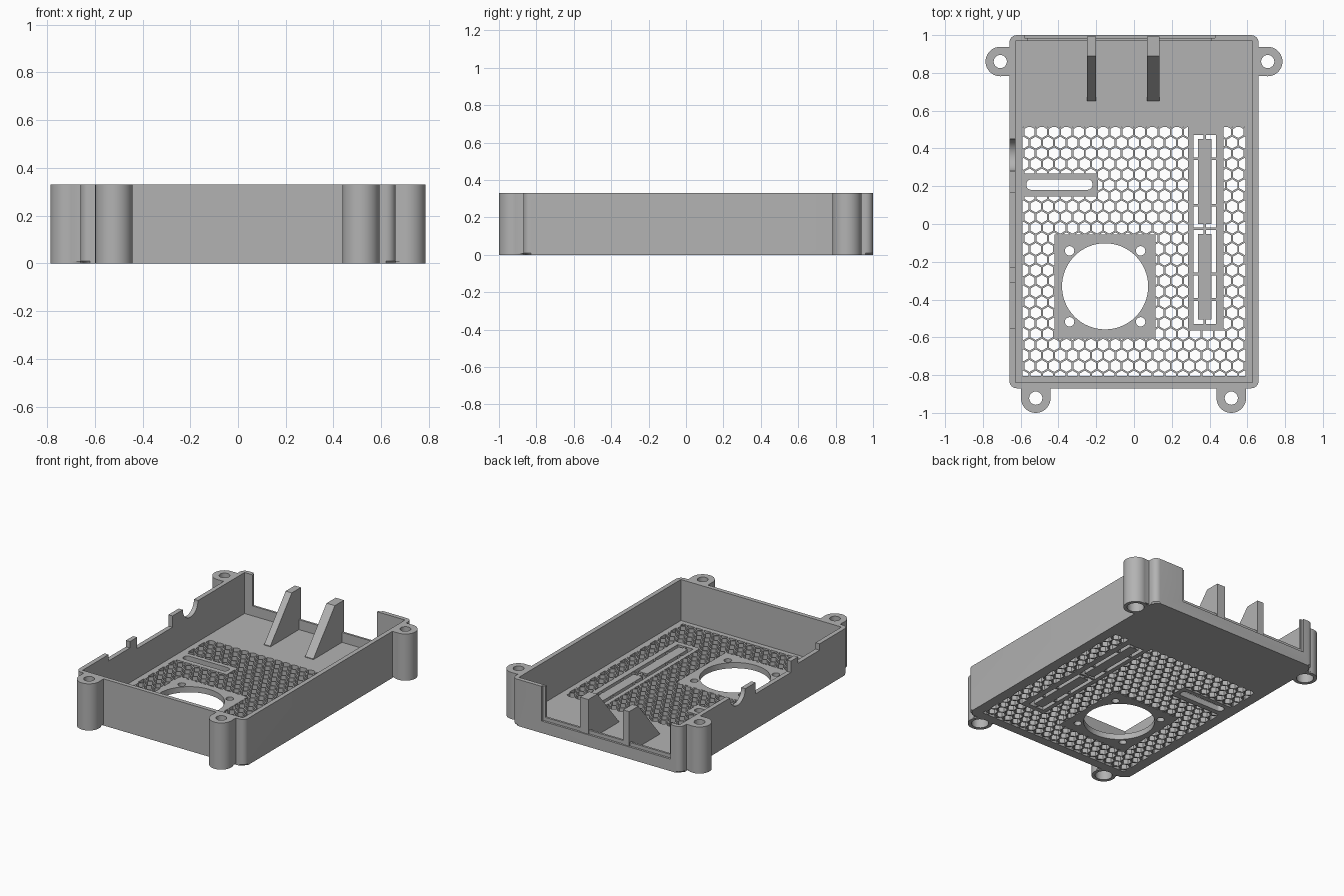
import bpy, bmesh
from math import sin, cos, pi, sqrt

if "Cube" in bpy.data.objects:
    bpy.data.objects.remove(bpy.data.objects["Cube"])

H, FLOOR = 0.33, 0.04

grey = bpy.data.materials.new("plain grey")
grey.use_nodes = True
grey.diffuse_color = (0.45, 0.45, 0.45, 1)
grey.node_tree.nodes["Principled BSDF"].inputs["Base Color"].default_value = (0.45, 0.45, 0.45, 1)


def circle(cx, cy, r, n=40, turn=0.0):
    return [(cx + r * cos(turn + 2 * pi * i / n), cy + r * sin(turn + 2 * pi * i / n)) for i in range(n)]


def rect(x0, x1, y0, y1, r=0.0, n=6):
    """Rectangle outline, with rounded corners if r is given."""
    if not r:
        return [(x0, y0), (x1, y0), (x1, y1), (x0, y1)]
    corners = [(x1 - r, y1 - r), (x0 + r, y1 - r), (x0 + r, y0 + r), (x1 - r, y0 + r)]
    return [(cx + r * cos((k + i / n) * pi / 2), cy + r * sin((k + i / n) * pi / 2))
            for k, (cx, cy) in enumerate(corners) for i in range(n + 1)]


def prisms(name, outlines, z0, z1, chamfer=0.0, axis="z"):
    """Extrude closed outlines along an axis into one object."""
    bm = bmesh.new()
    place = {"z": lambda a, b, t: (a, b, t), "x": lambda a, b, t: (t, a, b)}[axis]
    for pts in outlines:
        low = [bm.verts.new(place(a, b, z0)) for a, b in pts]
        high = [bm.verts.new(place(a, b, z1)) for a, b in pts]
        base = bm.faces.new(low[::-1])
        bm.faces.new(high)
        for i in range(len(pts)):
            j = (i + 1) % len(pts)
            bm.faces.new((low[i], low[j], high[j], high[i]))
        if chamfer:
            bmesh.ops.bevel(bm, geom=list(base.edges), offset=chamfer, segments=1, affect="EDGES")
    bmesh.ops.recalc_face_normals(bm, faces=bm.faces)
    me = bpy.data.meshes.new(name)
    bm.to_mesh(me)
    bm.free()
    me.materials.append(grey)
    ob = bpy.data.objects.new(name, me)
    bpy.context.collection.objects.link(ob)
    return ob


def combine(target, tool, operation):
    """Apply a boolean and drop the tool object."""
    mod = target.modifiers.new("bool", "BOOLEAN")
    mod.object, mod.operation, mod.solver = tool, operation, "EXACT"
    bpy.ops.object.select_all(action="DESELECT")
    bpy.context.view_layer.objects.active = target
    target.select_set(True)
    bpy.ops.object.modifier_apply(modifier=mod.name)
    bpy.data.objects.remove(tool)


# Outer body with four screw lugs
tray = prisms("tray", [rect(-0.66, 0.66, -0.87, 1.0, 0.04)], 0, H, 0.01)
lugs = [(-0.708, 0.86), (0.708, 0.86), (-0.52, -0.922), (0.515, -0.922)]
for x, y in lugs:
    s = 1 if x > 0 else -1
    if y > 0:
        neck = rect(min(x, s * 0.6), max(x, s * 0.6), y - 0.077, y + 0.077)
    else:
        neck = rect(x - 0.077, x + 0.077, y, -0.8)
    combine(tray, prisms("lug", [circle(x, y, 0.078)], 0, H, 0.01), "UNION")
    combine(tray, prisms("neck", [neck], 0.008, H), "UNION")

# Cavity, screw holes and wider nut pockets below
combine(tray, prisms("cavity", [rect(-0.628, 0.628, -0.84, 0.97)], FLOOR, 1), "DIFFERENCE")
combine(tray, prisms("screw_holes", [circle(x, y, 0.035, 24) for x, y in lugs], -1, 1), "DIFFERENCE")
combine(tray, prisms("nut_pockets", [circle(x, y, 0.055, 24) for x, y in lugs], -1, 0.1), "DIFFERENCE")

# Stepped rear opening
combine(tray, prisms("rear_gap", [rect(-0.565, 0.41, 0.9, 1.1)], 0.11, 1), "DIFFERENCE")
combine(tray, prisms("rear_step", [rect(-0.58, 0.43, 0.985, 1.1)], 0.085, 1), "DIFFERENCE")

# Connector notches in the right wall
for y0, y1, z in [(-0.55, -0.31, 0.285), (-0.23, 0.165, 0.25)]:
    combine(tray, prisms("notch", [rect(-0.8, -0.55, y0, y1)], z, 1), "DIFFERENCE")
combine(tray, prisms("round_notch", [circle(0.365, H, 0.085)], -0.8, -0.55, axis="x"), "DIFFERENCE")

# Honeycomb vents, trimmed to their field and around the solid pads
PITCH = 0.065
cells = []
for row in range(-1, 25):
    for col in range(-1, 20):
        cx = -0.553 + PITCH * (col + 0.5 * (row % 2))
        cy = 0.487 - PITCH * sqrt(3) / 2 * row
        cells.append(circle(cx, cy, 0.0318, 6, pi / 6))
vents = prisms("vents", cells, -0.05, 0.1)
combine(vents, prisms("field", [rect(-0.59, 0.59, -0.805, 0.513)], -0.2, 0.2), "INTERSECT")
pads = [rect(-0.42, 0.115, -0.605, -0.055), rect(-0.65, -0.19, 0.145, 0.268),
        rect(0.285, 0.475, -0.565, 0.6)]
combine(vents, prisms("pads", pads, -0.2, 0.2), "DIFFERENCE")
combine(tray, vents, "DIFFERENCE")

# Fan opening with its screw holes, cable slot and long side window
FX, FY = -0.153, -0.33
openings = [circle(FX, FY, 0.228, 64), rect(-0.57, -0.22, 0.181, 0.236, 0.025),
            rect(0.315, 0.435, -0.53, 0.47)]
openings += [circle(FX + sx * 0.188, FY + sy * 0.188, 0.025, 20) for sx in (-1, 1) for sy in (-1, 1)]
combine(tray, prisms("openings", openings, -0.1, 0.1), "DIFFERENCE")

# Snap-out tabs held by thin bridges inside the long window
tabs = prisms("window_tabs", [rect(0.34, 0.41, -0.505, -0.052), rect(0.34, 0.41, 0.0, 0.45)], 0, FLOOR)
bars = [rect(0.31, 0.44, y - 0.007, y + 0.007) for y in (0.345, 0.1, -0.026, -0.265, -0.4)]
bars += [rect(0.368, 0.382, y - 0.03, y + 0.03) for y in (0.46, -0.026, -0.52)]
bridges = prisms("window_bridges", bars, 0.002, FLOOR - 0.002)

# Sloped rear braces
side = [(0.65, 0.03), (0.65, 0.045), (0.89, H), (0.992, H), (0.992, 0.03)]
braces = [prisms("brace", [side], x0, x1, axis="x") for x0, x1 in [(-0.25, -0.202), (0.07, 0.135)]]
for ob, label in zip(braces, ("brace_right", "brace_left")):
    ob.name = label

# Smooth round walls, keep edges sharp
bpy.ops.object.select_all(action="DESELECT")
for ob in [tray, tabs, bridges] + braces:
    ob.select_set(True)
bpy.context.view_layer.objects.active = tray
bpy.ops.object.shade_smooth_by_angle(angle=pi / 6)
